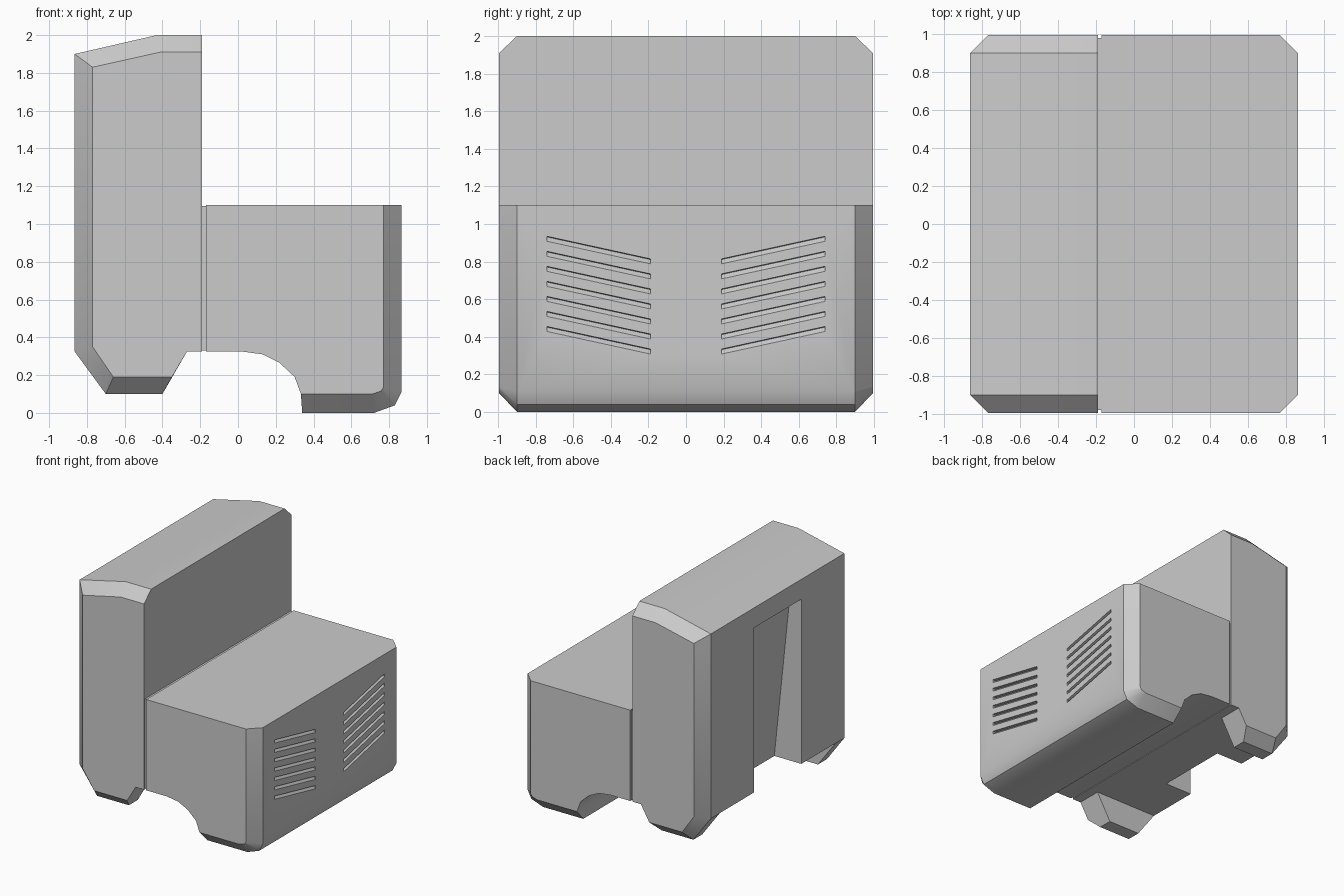
import bpy
import bmesh

cube = bpy.data.objects.get("Cube")
if cube:
    bpy.data.objects.remove(cube, do_unlink=True)

grey = bpy.data.materials.new("plain grey")
grey.use_nodes = True
grey.diffuse_color = (0.6, 0.6, 0.6, 1)
grey.node_tree.nodes["Principled BSDF"].inputs["Base Color"].default_value = (0.6, 0.6, 0.6, 1)

HALF = 0.995   # half width of the body
EDGE = 0.9     # where the side chamfers begin


def loft(name, rings):
    """Skin a row of equal-length point rings and cap both ends."""
    bm = bmesh.new()
    rows = [[bm.verts.new(p) for p in ring] for ring in rings]
    n = len(rows[0])
    for a, b in zip(rows, rows[1:]):
        for i in range(n):
            j = (i + 1) % n
            bm.faces.new((a[i], a[j], b[j], b[i]))
    bm.faces.new(rows[0])
    bm.faces.new(rows[-1])
    bmesh.ops.remove_doubles(bm, verts=bm.verts, dist=0.0001)
    bmesh.ops.recalc_face_normals(bm, faces=bm.faces)
    mesh = bpy.data.meshes.new(name)
    bm.to_mesh(mesh)
    bm.free()
    mesh.materials.append(grey)
    obj = bpy.data.objects.new(name, mesh)
    bpy.context.scene.collection.objects.link(obj)
    return obj


def side_profile(points, y):
    return [(x, y, z) for x, z in points]


def chamfered(name, middle, ends):
    """Full-width body whose end profiles are drawn in to form chamfers."""
    return loft(name, [side_profile(ends, -HALF), side_profile(middle, -EDGE),
                       side_profile(middle, EDGE), side_profile(ends, HALF)])


def prism(name, points, half_width):
    return loft(name, [side_profile(points, -half_width), side_profile(points, half_width)])


def box(x0, x1, z0, z1):
    return [(x0, z0), (x1, z0), (x1, z1), (x0, z1)]


def cut(target, cutters):
    """Subtract the cutters, apply the result and drop the cutters."""
    for cutter in cutters:
        cutter.hide_render = True
        mod = target.modifiers.new("cut", 'BOOLEAN')
        mod.operation = 'DIFFERENCE'
        mod.solver = 'EXACT'
        mod.object = cutter
    bpy.context.view_layer.update()
    graph = bpy.context.evaluated_depsgraph_get()
    mesh = bpy.data.meshes.new_from_object(target.evaluated_get(graph))
    target.modifiers.clear()
    target.data = mesh
    for cutter in cutters:
        bpy.data.objects.remove(cutter, do_unlink=True)


# Tall rear body with sloped roof and feet
tall = chamfered(
    "tall_body",
    [(-.865, 1.9), (-.43, 2), (-.19, 2), (-.19, .325), (-.27, .325),
     (-.4, .1), (-.7, .1), (-.865, .325)],
    [(-.77, 1.83), (-.41, 1.91), (-.19, 1.91), (-.19, .325), (-.27, .325),
     (-.35, .19), (-.66, .19), (-.77, .35)])

# Space between the feet, and the leaning recess in the rear wall
cut(tall, [prism("foot_gap", box(-1, -.25, 0, .325), .78)])
cut(tall, [prism("rear_recess", [(-1, .2), (-.597, .2), (-.757, 1.73), (-1, 1.73)], .32)])

# Low front body with wheel arch and rounded toe
arch = [(.3, .19), (.22, .265), (.13, .31), (.02, .325), (-.17, .325), (-.17, 1.1)]
low = chamfered(
    "low_body",
    [(.865, 1.1), (.865, .11), (.83, .04), (.72, 0), (.34, 0), (.333, .1)] + arch,
    [(.77, 1.1), (.77, .135), (.757, .115), (.71, .1), (.333, .1), (.333, .1)] + arch)

# Slanted louvre slots in two mirrored banks
slots = []
for side in (-1, 1):
    for row in range(7):
        rings = []
        for y, top in ((.19, .82), (.74, .94)):
            z = top - row * .08
            rings.append([(.9, side * y, z), (.84, side * y, z - .009),
                          (.865, side * y, z - .032), (.9, side * y, z - .032)])
        slots.append(loft("slot_cutter", rings))
cut(low, slots)

# Narrow seam joining the two bodies
seam = prism("seam", box(-.21, -.15, .33, 1.095), .98)

for obj in (tall, low, seam):
    bpy.ops.object.select_all(action='DESELECT')
    obj.select_set(True)
    bpy.context.view_layer.objects.active = obj
    bpy.ops.object.shade_smooth_by_angle()
